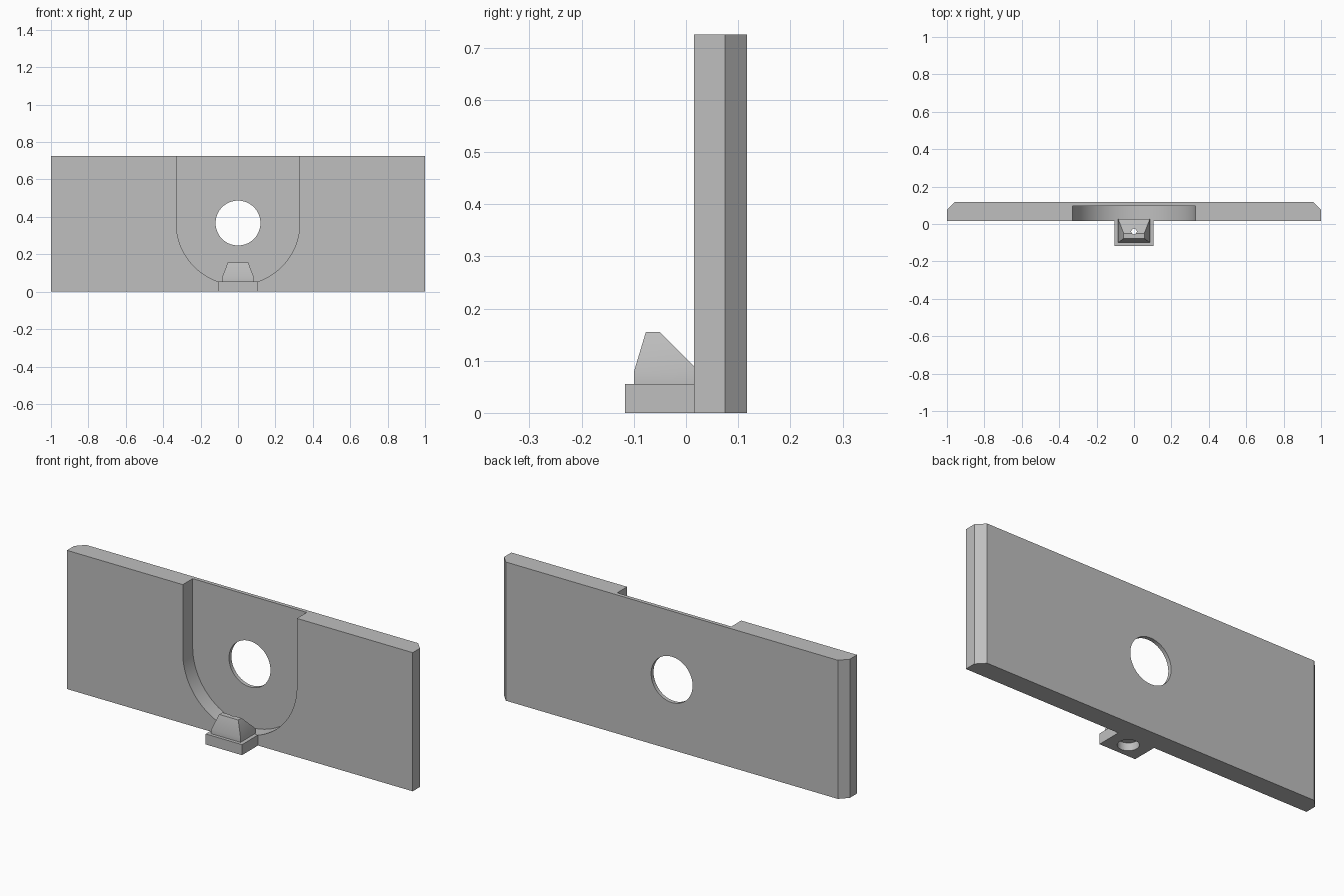
import bpy, bmesh, math
from mathutils import Vector

if "Cube" in bpy.data.objects:
    bpy.data.objects.remove(bpy.data.objects["Cube"])

grey = bpy.data.materials.new("light_grey")
grey.diffuse_color = (0.52, 0.52, 0.52, 1)
grey.use_nodes = True
grey.node_tree.nodes["Principled BSDF"].inputs["Base Color"].default_value = grey.diffuse_color


def finish(name, bm):
    bmesh.ops.recalc_face_normals(bm, faces=bm.faces)
    mesh = bpy.data.meshes.new(name)
    bm.to_mesh(mesh)
    bm.free()
    ob = bpy.data.objects.new(name, mesh)
    ob.data.materials.append(grey)
    bpy.context.collection.objects.link(ob)
    return ob


def extrude(name, points, direction):
    bm = bmesh.new()
    face = bm.faces.new([bm.verts.new(p) for p in points])
    out = bmesh.ops.extrude_face_region(bm, geom=[face], use_keep_orig=True)
    new = [g for g in out["geom"] if isinstance(g, bmesh.types.BMVert)]
    bmesh.ops.translate(bm, verts=new, vec=Vector(direction))
    return finish(name, bm)


def circle(r, n=64):
    return [(r * math.cos(2 * math.pi * i / n), r * math.sin(2 * math.pi * i / n)) for i in range(n)]


def cut(target, cutters):
    bpy.context.view_layer.objects.active = target
    for c in cutters:
        mod = target.modifiers.new("cut", "BOOLEAN")
        mod.operation = "DIFFERENCE"
        mod.solver = "EXACT"
        mod.object = c
        bpy.ops.object.modifier_apply(modifier=mod.name)


def smooth(ob):
    bpy.ops.object.select_all(action="DESELECT")
    ob.select_set(True)
    bpy.context.view_layer.objects.active = ob
    bpy.ops.object.shade_smooth_by_angle(angle=math.radians(25))


H, CZ, R = 0.725, 0.367, 0.33

# wide plate with bevelled rear ends
plate = extrude("plate", [(-1, 0.015, 0), (1, 0.015, 0), (1, 0.075, 0), (0.96, 0.117, 0),
                          (-0.96, 0.117, 0), (-1, 0.075, 0)], (0, 0, H))

# U-shaped recess open at the top, and the round through hole
arc = [(R * math.cos(math.pi + math.pi * i / 48), -0.1, CZ + R * math.sin(math.pi + math.pi * i / 48))
       for i in range(49)]
recess = extrude("recess_cutter", arc + [(R, -0.1, 1), (-R, -0.1, 1)], (0, 0.197, 0))
hole = extrude("hole_cutter", [(x, -0.1, CZ + z) for x, z in circle(0.12)], (0, 0.4, 0))
cut(plate, [recess, hole])

# ledge at the foot of the plate
ledge = extrude("ledge", [(-0.105, -0.117, 0), (0.105, -0.117, 0), (0.105, 0.015, 0),
                          (-0.105, 0.015, 0)], (0, 0, 0.055))

# tapered catch on the ledge
bm = bmesh.new()
for hx, y0, y1, z in [(0.085, -0.1, 0.027, 0.055), (0.085, -0.1, 0.027, 0.078),
                      (0.055, -0.077, -0.05, 0.155)]:
    for x in (-hx, hx):
        for y in (y0, y1):
            bm.verts.new((x, y, z))
bmesh.ops.convex_hull(bm, input=bm.verts)
bmesh.ops.dissolve_limit(bm, angle_limit=0.01, verts=bm.verts, edges=bm.edges)
catch = finish("catch", bm)

# screw bore with a wider socket underneath
bore = extrude("bore_cutter", [(x, y - 0.04, -0.1) for x, y in circle(0.015, 24)], (0, 0, 0.4))
socket = extrude("socket_cutter", [(x, y - 0.04, -0.1) for x, y in circle(0.05, 40)], (0, 0, 0.14))
cut(ledge, [socket, bore])
cut(catch, [bore])

for ob in (plate, ledge, catch):
    smooth(ob)
for c in (recess, hole, bore, socket):
    bpy.data.objects.remove(c)
